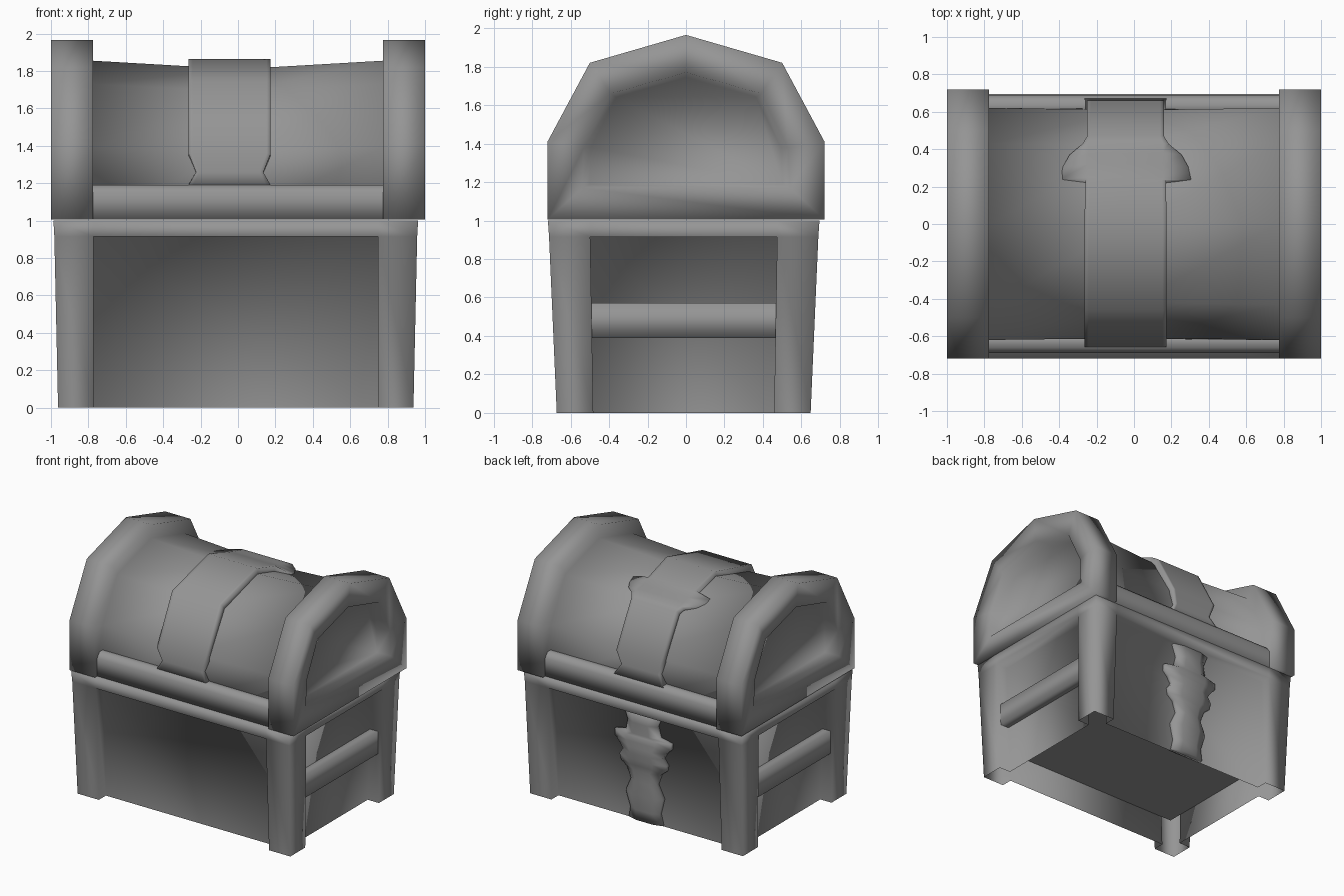
import bpy, bmesh
from mathutils import Vector

if "Cube" in bpy.data.objects:
    bpy.data.objects.remove(bpy.data.objects["Cube"], do_unlink=True)

grey = bpy.data.materials.new("plain grey")
grey.use_nodes = True
grey.diffuse_color = (0.3, 0.3, 0.3, 1)
grey.node_tree.nodes["Principled BSDF"].inputs["Base Color"].default_value = (0.3, 0.3, 0.3, 1)


def finish(name, bm):
    bmesh.ops.recalc_face_normals(bm, faces=bm.faces)
    for f in bm.faces:
        f.smooth = True
    mesh = bpy.data.meshes.new(name)
    bm.to_mesh(mesh)
    bm.free()
    mesh.materials.append(grey)
    obj = bpy.data.objects.new(name, mesh)
    bpy.context.scene.collection.objects.link(obj)
    return obj


def bridge(bm, a, b):
    n = len(a)
    for i in range(n):
        j = (i + 1) % n
        bm.faces.new((a[i], a[j], b[j], b[i]))


def loft(name, rings, capped=True):
    """Skin closed rings one after another."""
    bm = bmesh.new()
    loops = [[bm.verts.new(p) for p in ring] for ring in rings]
    for a, b in zip(loops, loops[1:]):
        bridge(bm, a, b)
    if capped:
        bm.faces.new(loops[0])
        bm.faces.new(loops[-1])
    return finish(name, bm)


def arch(half):
    """Mirror a half profile of (y, z) points that ends on the ridge."""
    return [(-y, z) for y, z in half] + [(y, z) for y, z in reversed(half[:-1])]


def at_x(x, profile):
    return [(x, y, z) for y, z in profile]


def scaled(profile, s, cz):
    return [(y * s, cz + (z - cz) * s) for y, z in profile]


MID = -0.012          # the body sits slightly off centre
RECESS = 0.09         # depth of the walls behind the posts


def body_ring(ox, oy, px, py, z):
    """Cross-section with a projecting post at each corner, five points each."""
    wx, wy = ox - RECESS - 0.01, oy - RECESS
    corner = [(px, wy), (px, oy), (ox, oy), (ox, py), (wx, py)]
    pts = []
    for sx, sy in ((1, 1), (1, -1), (-1, -1), (-1, 1)):
        q = corner if sx * sy > 0 else corner[::-1]
        pts += [(MID + sx * x, MID + sy * y, z) for x, y in q]
    return pts


# Body: recessed walls, corner posts and projecting rim in one shell
bm = bmesh.new()
low = [bm.verts.new(p) for p in body_ring(0.95, 0.66, 0.76, 0.47, 0)]
high = [bm.verts.new(p) for p in body_ring(0.97, 0.70, 0.76, 0.486, 0.915)]
bridge(bm, low, high)
outer = [high[5 * c + k] for c in range(4) for k in (1, 2, 3)]
for c in range(4):
    n = 5 * ((c + 1) % 4)
    bm.faces.new((high[5 * c + 3], high[5 * c + 4], high[n], high[n + 1]))
top_pts = body_ring(0.975, 0.706, 0.76, 0.486, 1.0)
top = [bm.verts.new(top_pts[5 * c + k]) for c in range(4) for k in (1, 2, 3)]
bridge(bm, outer, top)
bm.faces.new(top)
finish("chest_body", bm)

# Raised floor inside the body
bm = bmesh.new()
bm.faces.new([bm.verts.new((MID + x, MID + y, 0.25))
              for x, y in ((-0.85, -0.58), (-0.85, 0.58), (0.85, 0.58), (0.85, -0.58))])
finish("chest_floor", bm)


def rail(name, section, axis, a, b):
    """Extrude a section of (across, z) points along x or y, open at the ends."""
    make = (lambda t, p: (t, p[0], p[1])) if axis == "x" else (lambda t, p: (p[0], t, p[1]))
    loft(name, [[make(t, p) for p in section] for t in (a, b)], capped=False)


# Rails on the ends of the body and along the lid edges
for side, s in (("left", 1), ("right", -1)):
    rail(side + "_end_rail",
         [(MID + s * x, z) for x, z in ((0.83, 0.39), (0.935, 0.39), (0.935, 0.57), (0.83, 0.57))],
         "y", -0.495, 0.47)
for side, s in (("back", 1), ("front", -1)):
    rail(side + "_lid_rail",
         [(s * y, z) for y, z in ((0.58, 1.005), (0.69, 1.005), (0.69, 1.15), (0.66, 1.19), (0.58, 1.19))],
         "x", -0.78, 0.78)

# Lid: sagging barrel flowing into thick arched end bands with sunken panels
barrel = arch([(0.62, 1.015), (0.62, 1.39), (0.43, 1.73), (0, 1.855)])
sagged = arch([(0.615, 1.015), (0.61, 1.37), (0.42, 1.69), (0, 1.81)])
band = arch([(0.72, 1.005), (0.72, 1.41), (0.5, 1.82), (0, 1.965)])
opening = arch([(0.54, 1.17), (0.53, 1.38), (0.39, 1.66), (0, 1.77)])
half_lid = [(0.89, scaled(opening, 0.93, 1.4)), (0.985, opening),
            (1.0, band), (0.775, band), (0.775, barrel)]
loft("lid", [at_x(-x, p) for x, p in half_lid] + [at_x(0, sagged)]
     + [at_x(x, p) for x, p in reversed(half_lid)])

# Strap over the lid with a winged rear half: y, z, half width, thickness
STRAP_X = -0.045
strap = [(-0.66, 1.18, 0.225, 0.08), (-0.645, 1.26, 0.18, 0.08), (-0.655, 1.36, 0.22, 0.09),
         (-0.46, 1.745, 0.22, 0.09), (0, 1.865, 0.22, 0.09), (0.235, 1.795, 0.215, 0.09),
         (0.25, 1.79, 0.35, 0.08), (0.32, 1.77, 0.335, 0.08), (0.38, 1.755, 0.3, 0.08),
         (0.43, 1.74, 0.23, 0.08), (0.47, 1.715, 0.205, 0.09), (0.66, 1.37, 0.205, 0.09),
         (0.645, 1.26, 0.17, 0.08), (0.67, 1.18, 0.22, 0.08)]


def strap_ring(y, z, w, t):
    """Flat strap section whose edges droop where it widens into wings."""
    p = Vector((y, z))
    inward = (Vector((0, 1.2)) - p).normalized()
    b = p + inward * t
    e = p + inward * max(0, w - 0.225) * 0.25
    flat = min(w * 0.9, 0.2)
    half = [(w, b), (w, e), (flat, p)]
    return ([(STRAP_X - x, q.x, q.y) for x, q in half]
            + [(STRAP_X + x, q.x, q.y) for x, q in reversed(half)])


loft("winged_lid_strap", [strap_ring(*s) for s in strap])

# Winged hinge plate on the back wall: z, half width, thickness
plate = [(0.01, 0.15, 0.04), (0.1, 0.13, 0.05), (0.23, 0.165, 0.06), (0.34, 0.115, 0.06),
         (0.43, 0.15, 0.06), (0.47, 0.2, 0.06), (0.52, 0.21, 0.07), (0.57, 0.175, 0.075),
         (0.62, 0.21, 0.075), (0.66, 0.25, 0.06), (0.71, 0.25, 0.06), (0.73, 0.15, 0.06),
         (0.82, 0.13, 0.06), (0.92, 0.17, 0.05)]


def plate_ring(z, w, t):
    wall = MID + 0.57 + 0.04 * z
    return [(STRAP_X + x, wall + d, z)
            for x, d in ((-w, -0.02), (-w, t * 0.5), (-w * 0.5, t),
                         (w * 0.5, t), (w, t * 0.5), (w, -0.02))]


loft("back_hinge_plate", [plate_ring(*s) for s in plate])
